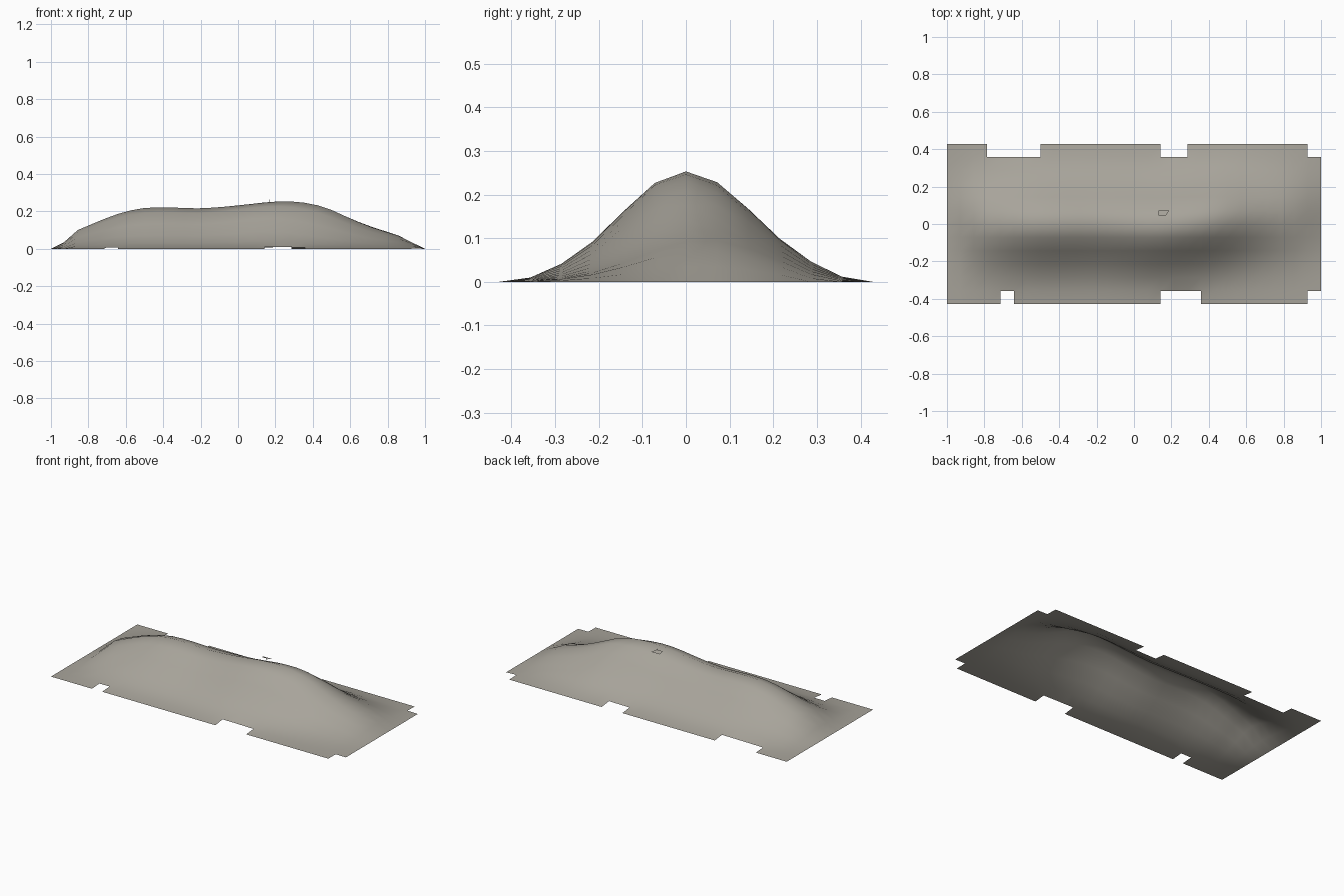
import bpy, bmesh, math

if "Cube" in bpy.data.objects:
    bpy.data.objects.remove(bpy.data.objects["Cube"])

NX, NY = 28, 12          # terrain cells
S = 2.0 / NX             # cell size
HY = NY * S / 2

stone = bpy.data.materials.new("warm grey stone")
stone.diffuse_color = (0.39, 0.37, 0.325, 1)
stone.use_nodes = True
stone.node_tree.nodes["Principled BSDF"].inputs["Base Color"].default_value = stone.diffuse_color

# Ridge height along x, and sideways drift of the crest
RIDGE = [(-1, 0), (-0.93, 0.035), (-0.857, 0.1), (-0.786, 0.13), (-0.714, 0.16),
         (-0.643, 0.186), (-0.571, 0.206), (-0.5, 0.218), (-0.4, 0.223), (-0.29, 0.218),
         (-0.2, 0.216), (-0.1, 0.222), (0, 0.232), (0.143, 0.248), (0.214, 0.253),
         (0.286, 0.253), (0.357, 0.247), (0.43, 0.234), (0.5, 0.212), (0.571, 0.18),
         (0.643, 0.148), (0.714, 0.12), (0.786, 0.096), (0.857, 0.073), (0.93, 0.035), (1, 0)]
CREST = [(-1, 0.0), (-0.2, 0.005), (0.1, -0.01), (0.25, 0.0), (0.5, 0.03), (0.75, 0.045), (1, 0.03)]


def interp(table, x):
    for (x0, a), (x1, b) in zip(table, table[1:]):
        if x <= x1:
            return a + (b - a) * (x - x0) / (x1 - x0)
    return table[-1][1]


def height(x, y):
    bell = math.exp(-((y - interp(CREST, x)) / 0.208) ** 2)
    rim = min(1.0, (HY - abs(y)) / (1.5 * S))
    return max(0.0, interp(RIDGE, x) * bell * rim)


def finish(name, bm):
    mesh = bpy.data.meshes.new(name)
    bm.to_mesh(mesh)
    bm.free()
    mesh.materials.append(stone)
    ob = bpy.data.objects.new(name, mesh)
    bpy.context.collection.objects.link(ob)
    return ob


# Mound: open sheet with missing cells along the long edges
gaps = {NY - 1: {3, 4, 5, 6, 16, 17, 27}, 0: {4, 16, 17, 18, 27}}
bm = bmesh.new()
grid = []
for j in range(NY + 1):
    y = -HY + j * S
    grid.append([bm.verts.new((-1 + i * S, y, height(-1 + i * S, y))) for i in range(NX + 1)])
for j in range(NY):
    for i in range(NX):
        if i in gaps.get(j, ()):
            continue
        f = bm.faces.new((grid[j][i], grid[j][i + 1], grid[j + 1][i + 1], grid[j + 1][i]))
        f.smooth = True
for v in [v for v in bm.verts if not v.link_faces]:
    bm.verts.remove(v)
finish("mound", bm)

# Small loose flake with a thin upright splinter on the crest
bm = bmesh.new()
flake = [(0.13, 0.073, 0.236), (0.13, 0.045, 0.245), (0.17, 0.045, 0.245), (0.19, 0.073, 0.236)]
bm.faces.new([bm.verts.new(p) for p in reversed(flake)])
splinter = [(0.167, 0.045, 0.236), (0.172, 0.045, 0.236), (0.17, 0.045, 0.267)]
bm.faces.new([bm.verts.new(p) for p in splinter])
finish("crest_flake", bm)
